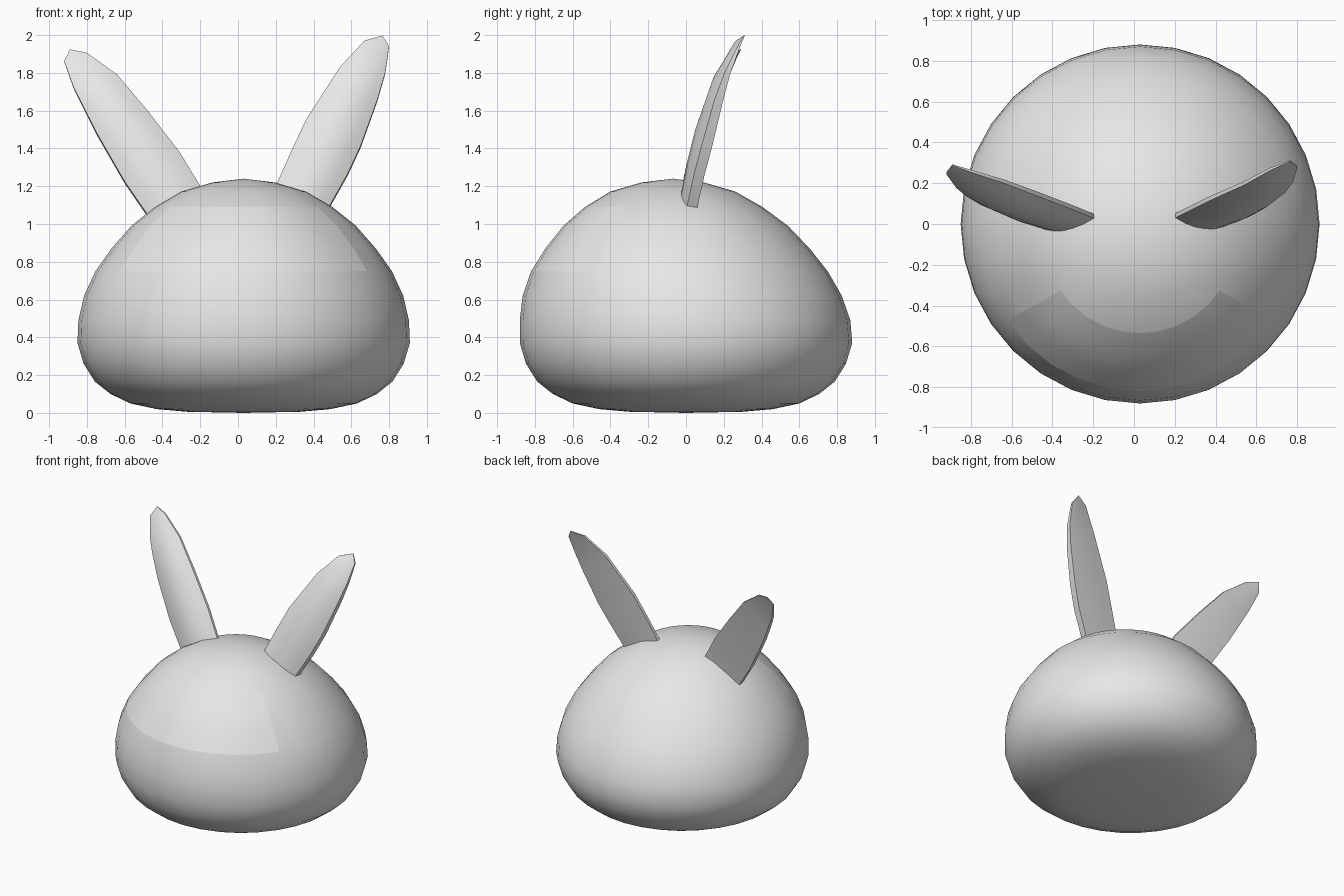
import bpy, bmesh, math
from mathutils import Vector

cube = bpy.data.objects.get("Cube")
if cube:
    bpy.data.objects.remove(cube, do_unlink=True)

# One plain material for everything
grey = bpy.data.materials.new("light_grey")
grey.use_nodes = True
GREY = (0.8, 0.8, 0.8, 1)
grey.diffuse_color = GREY
grey.node_tree.nodes["Principled BSDF"].inputs["Base Color"].default_value = GREY


def finish(bm, name, angle):
    bmesh.ops.delete(bm, geom=[v for v in bm.verts if not v.link_faces], context='VERTS')
    mesh = bpy.data.meshes.new(name)
    bm.to_mesh(mesh)
    bm.free()
    mesh.materials.append(grey)
    obj = bpy.data.objects.new(name, mesh)
    bpy.context.collection.objects.link(obj)
    bpy.ops.object.select_all(action='DESELECT')
    obj.select_set(True)
    bpy.context.view_layer.objects.active = obj
    bpy.ops.object.shade_smooth_by_angle(angle=math.radians(angle))


# Body rings from top to bottom: radius, height, forward lean of the ring
SEGMENTS = 32
CENTRE_X = 0.03
RINGS = [(0.165, 1.22, -0.07), (0.33, 1.172, -0.07), (0.47, 1.09, -0.065),
         (0.595, 0.99, -0.055), (0.70, 0.87, -0.045), (0.785, 0.75, -0.035),
         (0.845, 0.62, -0.02), (0.875, 0.49, -0.005), (0.88, 0.37, 0),
         (0.847, 0.26, 0), (0.787, 0.165, 0), (0.705, 0.10, 0),
         (0.60, 0.05, 0), (0.46, 0.02, 0), (0.30, 0.006, 0)]


def in_face_patch(ring, column):
    # columns start at the front and run round the body
    return 2 <= ring < 5 and (column < 5 or column >= SEGMENTS - 5)


def build_shell(name, keep):
    bm = bmesh.new()
    loops = []
    for r, z, lean in RINGS:
        loop = []
        for k in range(SEGMENTS):
            a = 2 * math.pi * k / SEGMENTS
            loop.append(bm.verts.new((CENTRE_X + r * math.sin(a), lean - r * math.cos(a), z)))
        loops.append(loop)
    top = bm.verts.new((CENTRE_X, -0.07, 1.24))
    bottom = bm.verts.new((CENTRE_X, 0, 0))
    for k in range(SEGMENTS):
        n = (k + 1) % SEGMENTS
        if keep(-1, k):
            bm.faces.new((top, loops[0][k], loops[0][n]))
            bm.faces.new((bottom, loops[-1][n], loops[-1][k]))
        for i in range(len(loops) - 1):
            if keep(i, k):
                bm.faces.new((loops[i][k], loops[i + 1][k], loops[i + 1][n], loops[i][n]))
    finish(bm, name, 60)


build_shell("body", lambda i, k: not in_face_patch(i, k))
build_shell("face_patch", in_face_patch)


# Ears: bowed blades lofted between an inner and an outer edge
BULGE = [0.045, 0.045, 0.05, 0.05, 0.035, 0.015, 0.0]
THICK = [0.055, 0.055, 0.055, 0.055, 0.045, 0.03, 0.012]
STEPS = 6


def build_ear(name, inner, outer):
    bm = bmesh.new()
    forward = Vector((0, -1, 0.2)).normalized()
    rows = []
    for p, q, b, t in zip(inner, outer, BULGE, THICK):
        p, q = Vector(p), Vector(q)
        front, back = [], []
        for j in range(STEPS + 1):
            s = j / STEPS
            base = p.lerp(q, s)
            bow = 4 * s * (1 - s) * b
            half = t * (0.2 + 0.3 * s)
            front.append(bm.verts.new(base + forward * (bow + half)))
            back.append(bm.verts.new(base - forward * (half + 0.1 * bow)))
        rows.append(front + back[::-1])
    n = len(rows[0])
    for a, b in zip(rows, rows[1:]):
        for j in range(n):
            m = (j + 1) % n
            bm.faces.new((a[j], a[m], b[m], b[j]))
    bm.faces.new(rows[0])
    bm.faces.new(rows[-1])
    bmesh.ops.recalc_face_normals(bm, faces=bm.faces)
    finish(bm, name, 40)


build_ear("left_ear",
          [(0.17, 0.03, 1.14), (0.20, 0.04, 1.20), (0.28, 0.08, 1.38), (0.36, 0.12, 1.55),
           (0.54, 0.20, 1.83), (0.67, 0.27, 1.97), (0.765, 0.31, 1.998)],
          [(0.46, 0.02, 1.05), (0.49, 0.035, 1.10), (0.58, 0.07, 1.26), (0.65, 0.11, 1.41),
           (0.74, 0.175, 1.66), (0.78, 0.22, 1.80), (0.80, 0.28, 1.94)])
build_ear("right_ear",
          [(-0.17, 0.03, 1.14), (-0.20, 0.04, 1.20), (-0.31, 0.085, 1.38), (-0.48, 0.15, 1.60),
           (-0.64, 0.21, 1.79), (-0.80, 0.26, 1.905), (-0.89, 0.29, 1.925)],
          [(-0.46, 0.01, 1.01), (-0.49, 0.02, 1.06), (-0.60, 0.055, 1.22), (-0.75, 0.12, 1.48),
           (-0.825, 0.16, 1.63), (-0.87, 0.19, 1.72), (-0.92, 0.25, 1.86)])
